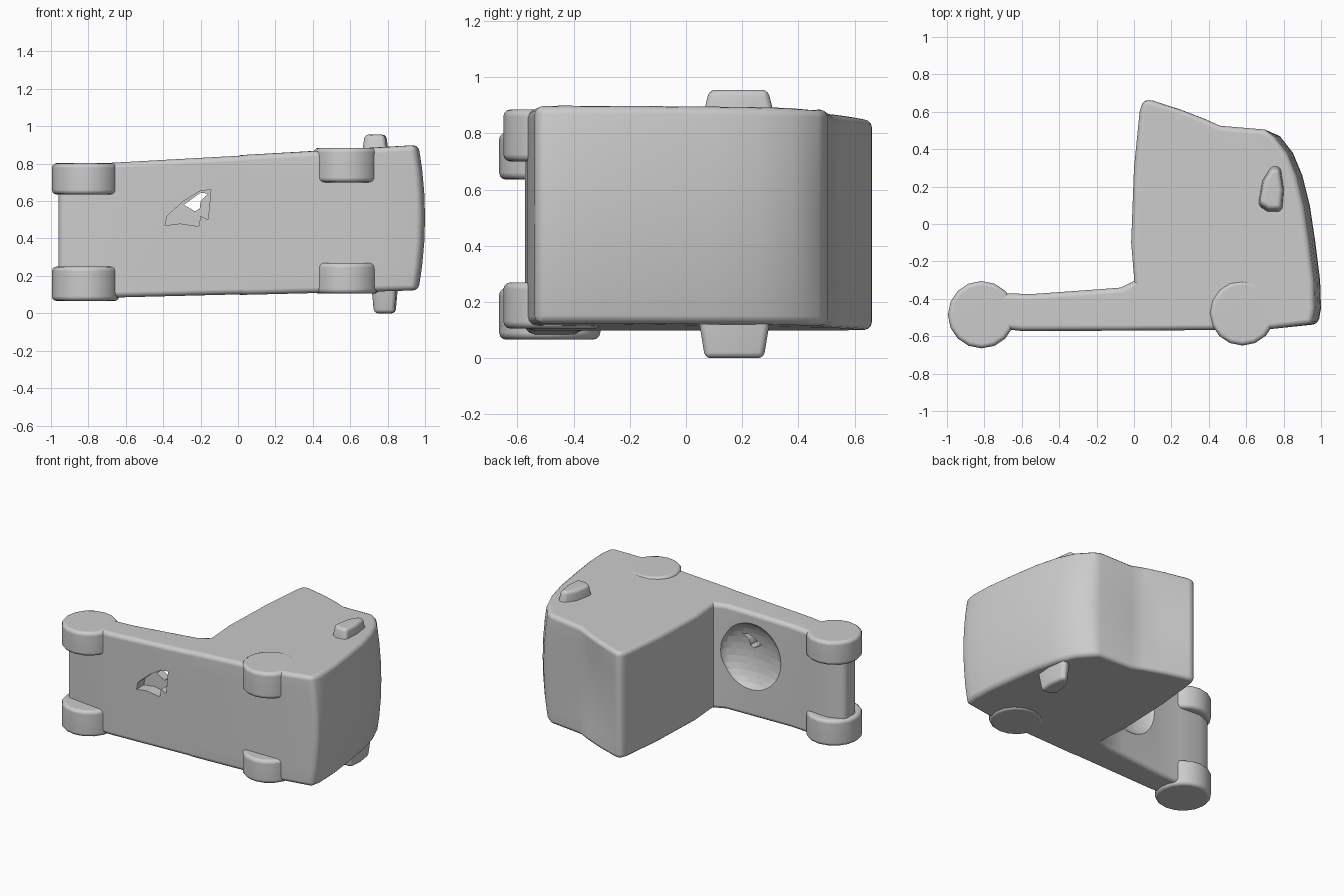
import bpy, bmesh
from mathutils import Vector

if "Cube" in bpy.data.objects:
    bpy.data.objects.remove(bpy.data.objects["Cube"])


def lo(x):
    return 0.098 + 0.025 * x


def hi(x):
    return 0.845 + 0.055 * x


def finish(ob, bevel=0.0, segments=3):
    bpy.ops.object.select_all(action='DESELECT')
    ob.select_set(True)
    bpy.context.view_layer.objects.active = ob
    if bevel:
        m = ob.modifiers.new("Bevel", 'BEVEL')
        m.width, m.segments = bevel, segments
        m.limit_method, m.angle_limit = 'ANGLE', 0.75
        bpy.ops.object.modifier_apply(modifier="Bevel")
    bpy.ops.object.shade_smooth_by_angle(angle=0.75)
    ob.modifiers.new("Normals", 'WEIGHTED_NORMAL').keep_sharp = True
    return ob


def loft(name, profile, place, levels=2):
    """Stack copies of a 2D outline; place(u, v, t) maps it into space."""
    bm = bmesh.new()
    rings = [[bm.verts.new(place(u, v, i / (levels - 1))) for u, v in profile]
             for i in range(levels)]
    n = len(profile)
    for a, b in zip(rings, rings[1:]):
        for i in range(n):
            j = (i + 1) % n
            bm.faces.new((a[i], a[j], b[j], b[i]))
    bm.faces.new(rings[0][::-1])
    bm.faces.new(rings[-1])
    bmesh.ops.recalc_face_normals(bm, faces=bm.faces)
    me = bpy.data.meshes.new(name)
    bm.to_mesh(me)
    bm.free()
    ob = bpy.data.objects.new(name, me)
    bpy.context.collection.objects.link(ob)
    return ob


def cut(ob, cutter):
    cutter.hide_render = True
    m = ob.modifiers.new("Cut", 'BOOLEAN')
    m.operation, m.object, m.solver = 'DIFFERENCE', cutter, 'EXACT'
    bpy.context.view_layer.objects.active = ob
    bpy.ops.object.modifier_apply(modifier="Cut")
    bpy.data.objects.remove(cutter)


# Cab: side outline with bowed windscreen and dished roof deflector
def cab_place(x, y, t):
    z = lo(x) + (hi(x) - lo(x)) * t
    s = (2 * t - 1) ** 2
    px = x - (0.035 * s if x > 0.75 else 0)
    py = y - (0.03 * (1 - s) if 0.15 < x < 0.45 and y > 0.5 else 0)
    return Vector((px, py, z))


cab_side = [(0.0, -0.57), (0.0, -0.28), (-0.015, -0.1), (0.0, 0.3), (0.03, 0.6),
            (0.05, 0.665), (0.10, 0.66), (0.25, 0.615), (0.38, 0.565), (0.46, 0.525),
            (0.70, 0.505), (0.78, 0.47), (0.85, 0.38), (0.90, 0.26), (0.94, 0.1),
            (0.97, -0.1), (0.995, -0.3), (1.0, -0.45), (0.985, -0.535), (0.7, -0.565)]
finish(loft("cab", cab_side, cab_place, 7), 0.03)

# Chassis: low deck behind the cab, with a ragged hole through it
def deck_place(x, y, t):
    return Vector((x, y, lo(x) + 0.003 + (hi(x) - lo(x) - 0.006) * t))


deck_side = [(-0.96, -0.53), (-0.96, -0.40), (-0.85, -0.36), (-0.7, -0.37),
             (-0.55, -0.375), (-0.2, -0.35), (-0.07, -0.34), (0.0, -0.305), (0.08, -0.28),
             (0.08, -0.57), (-0.6, -0.572), (-0.8, -0.55)]
deck = finish(loft("chassis_deck", deck_side, deck_place), 0.03)


def punch(outline, y0, y1):
    return loft("cutter", outline, lambda x, z, t: Vector((x, y0 + (y1 - y0) * t, z)))


bpy.ops.mesh.primitive_uv_sphere_add(segments=32, ring_count=16, location=(-0.27, -0.33, 0.52))
dish = bpy.context.object
dish.scale = (0.23, 0.10, 0.24)
cut(deck, dish)
cut(deck, punch([(-0.39, 0.47), (-0.31, 0.48), (-0.21, 0.465), (-0.2, 0.52), (-0.16, 0.5),
                 (-0.145, 0.66), (-0.2, 0.655), (-0.29, 0.60), (-0.38, 0.52)], -0.7, -0.49))
cut(deck, punch([(-0.29, 0.58), (-0.23, 0.545), (-0.205, 0.56), (-0.2, 0.6),
                 (-0.16, 0.64), (-0.2, 0.645)], -0.7, -0.2))
finish(deck)


# Wheels: one pair at the back, one pair under the cab
def wheel(name, x, y, r, z0, z1):
    bpy.ops.mesh.primitive_cylinder_add(vertices=16, radius=r, depth=z1 - z0,
                                        location=(x, y, (z0 + z1) / 2))
    ob = bpy.context.object
    ob.name = name
    return finish(ob, 0.025)


wheel("rear_wheel_lower", -0.815, -0.485, 0.18, 0.066, 0.25)
wheel("rear_wheel_upper", -0.815, -0.485, 0.18, 0.635, 0.803)
wheel("front_wheel_lower", 0.58, -0.475, 0.175, 0.105, 0.27)
wheel("front_wheel_upper", 0.58, -0.475, 0.175, 0.70, 0.885)


# Mirrors: tapered pods on both cab sides
def mirror(name, x, y, z0, z1):
    outline = [(-0.075, -0.09), (-0.02, -0.125), (0.06, -0.125), (0.07, 0.0),
               (0.05, 0.13), (0.0, 0.13), (-0.05, 0.05)]

    def place(u, v, t):
        k = 1 - 0.18 * t
        return Vector((x + u * k, y + v * k, z0 + (z1 - z0) * t))
    return finish(loft(name, outline, place), 0.025)


mirror("upper_mirror", 0.735, 0.185, 0.86, 0.955)
mirror("lower_mirror", 0.785, 0.17, 0.14, 0.0)
